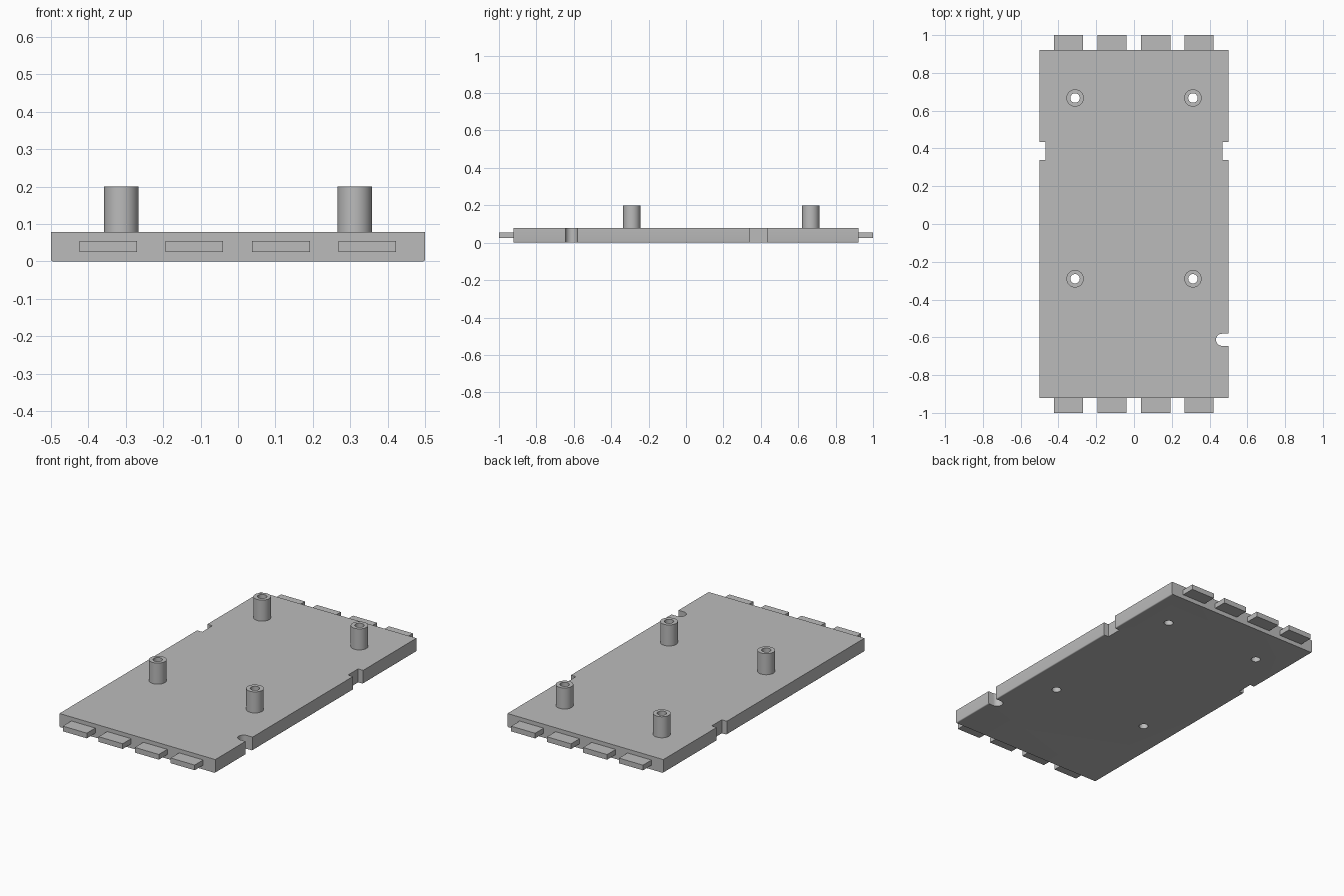
import bpy, bmesh, math
from mathutils import Vector

if "Cube" in bpy.data.objects:
    bpy.data.objects.remove(bpy.data.objects["Cube"])

grey = bpy.data.materials.new("light_grey")
grey.diffuse_color = (0.5, 0.5, 0.5, 1)
grey.use_nodes = True
grey.node_tree.nodes["Principled BSDF"].inputs["Base Color"].default_value = grey.diffuse_color

TOP = 0.078
POSTS = [(x, y) for x in (-0.312, 0.312) for y in (-0.29, 0.667)]


def finish(name, bm):
    bmesh.ops.recalc_face_normals(bm, faces=bm.faces)
    mesh = bpy.data.meshes.new(name)
    bm.to_mesh(mesh)
    bm.free()
    mesh.materials.append(grey)
    ob = bpy.data.objects.new(name, mesh)
    bpy.context.collection.objects.link(ob)
    return ob


def prism(name, outline, lo, hi, along="z"):
    """Extrude a 2D outline from lo to hi along z (xy outline) or y (xz outline)."""
    bm = bmesh.new()
    place = (lambda a, b: (a, b, lo)) if along == "z" else (lambda a, b: (a, lo, b))
    face = bm.faces.new([bm.verts.new(place(a, b)) for a, b in outline])
    geom = bmesh.ops.extrude_face_region(bm, geom=[face])["geom"]
    step = Vector((0, 0, hi - lo)) if along == "z" else Vector((0, hi - lo, 0))
    bmesh.ops.translate(bm, vec=step, verts=[g for g in geom if isinstance(g, bmesh.types.BMVert)])
    return finish(name, bm)


def rect(x0, x1, y0, y1):
    return [(x0, y0), (x1, y0), (x1, y1), (x0, y1)]


def arc(cx, cy, r, a0, a1, n):
    angles = [math.radians(a0 + (a1 - a0) * i / n) for i in range(n + 1)]
    return [(cx + r * math.cos(a), cy + r * math.sin(a)) for a in angles]


def smooth(ob):
    bpy.ops.object.select_all(action="DESELECT")
    ob.select_set(True)
    bpy.context.view_layer.objects.active = ob
    bpy.ops.object.shade_smooth_by_angle(angle=math.radians(30))


# Base plate with rounded lower long edges
r = 0.006
profile = (arc(-0.5 + r, r, r, 180, 270, 4) + arc(0.5 - r, r, r, 270, 360, 4)
           + [(0.5, TOP), (-0.5, TOP)])
plate = prism("base_plate", profile, -0.922, 0.922, along="y")

# Side notches, rounded cable slot and screw holes
cutters = [
    prism("left_notch_cutter", rect(-0.6, -0.468, 0.34, 0.433), -0.1, 0.2),
    prism("right_notch_cutter", rect(0.468, 0.6, 0.34, 0.433), -0.1, 0.2),
    prism("slot_cutter", arc(0.466, -0.613, 0.032, 90, 270, 16)
          + [(0.6, -0.645), (0.6, -0.581)], -0.1, 0.2),
]
for x, y in POSTS:
    cutters.append(prism("hole_cutter", arc(x, y, 0.025, 0, 348.75, 31), -0.1, 0.2))
bpy.context.view_layer.objects.active = plate
for cutter in cutters:
    cutter.hide_render = True
    mod = plate.modifiers.new("cut", "BOOLEAN")
    mod.operation = "DIFFERENCE"
    mod.solver = "EXACT"
    mod.object = cutter
    bpy.ops.object.modifier_apply(modifier=mod.name)
    bpy.data.objects.remove(cutter)
smooth(plate)

# Hollow standoff posts
for x, y in POSTS:
    bm = bmesh.new()
    loop = [(0.025, TOP), (0.046, TOP), (0.046, 0.2), (0.025, 0.2)]
    verts = [bm.verts.new((x + rad, y, z)) for rad, z in loop]
    edges = [bm.edges.new((verts[i], verts[(i + 1) % 4])) for i in range(4)]
    bmesh.ops.spin(bm, geom=verts + edges, cent=(x, y, 0), axis=(0, 0, 1),
                   angle=math.tau, steps=32, use_merge=True)
    bmesh.ops.remove_doubles(bm, verts=bm.verts, dist=1e-5)
    smooth(finish("standoff_post", bm))

# Four connecting tabs at each end
for x in (-0.347, -0.117, 0.115, 0.345):
    prism("front_tab", rect(x - 0.077, x + 0.077, -1, -0.922), 0.025, 0.055)
    prism("back_tab", rect(x - 0.077, x + 0.077, 0.922, 1), 0.025, 0.055)
